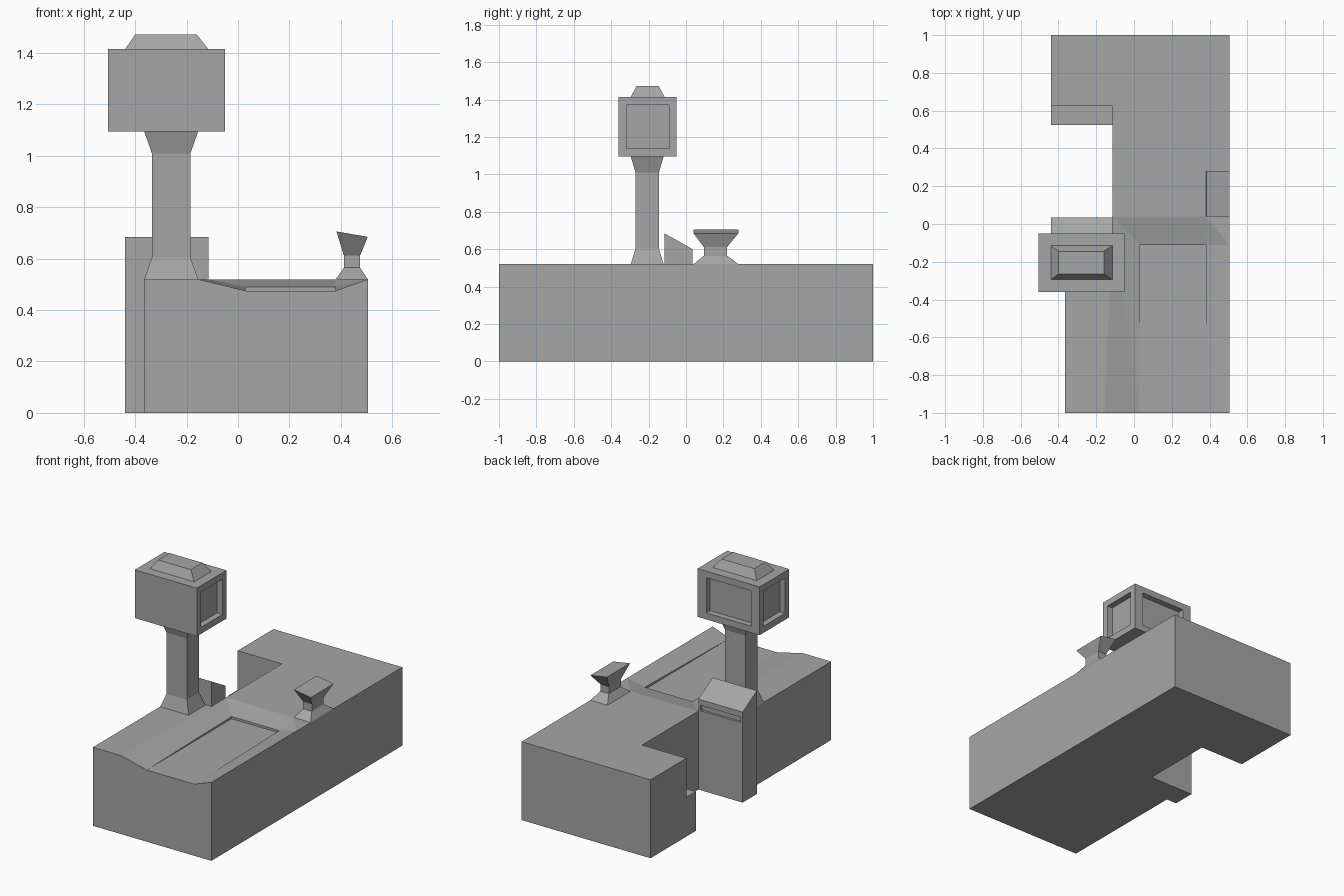
import bpy
import bmesh
from mathutils import Vector

cube = bpy.data.objects.get("Cube")
if cube:
    bpy.data.objects.remove(cube, do_unlink=True)

grey = bpy.data.materials.new("plain_grey")
grey.use_nodes = True
grey.diffuse_color = (0.38, 0.38, 0.38, 1)
grey.node_tree.nodes["Principled BSDF"].inputs["Base Color"].default_value = grey.diffuse_color


def finish(name, bm):
    bmesh.ops.recalc_face_normals(bm, faces=bm.faces[:])
    mesh = bpy.data.meshes.new(name)
    bm.to_mesh(mesh)
    bm.free()
    mesh.materials.append(grey)
    obj = bpy.data.objects.new(name, mesh)
    bpy.context.collection.objects.link(obj)
    return obj


def rect(x0, x1, y0, y1, z):
    """Corners of a horizontal rectangle, counter-clockwise."""
    return [Vector(p) for p in ((x0, y0, z), (x1, y0, z), (x1, y1, z), (x0, y1, z))]


def loft(rings):
    """Closed solid through a stack of four-cornered rings."""
    bm = bmesh.new()
    loops = [[bm.verts.new(p) for p in ring] for ring in rings]
    bm.faces.new(loops[0][::-1])
    bm.faces.new(loops[-1])
    for low, high in zip(loops, loops[1:]):
        for i in range(4):
            j = (i + 1) % 4
            bm.faces.new((low[i], low[j], high[j], high[i]))
    bm.normal_update()
    return bm


def recess(bm, direction, scale, depth, offset=(0, 0, 0)):
    """Sink a scaled panel into the face that points in a direction."""
    face = max(bm.faces, key=lambda f: f.normal.dot(Vector(direction).normalized()))
    centre = face.calc_center_median()
    corners = {v.index: v.co.copy() for v in face.verts}
    originals = list(corners.values())
    bmesh.ops.inset_individual(bm, faces=[face], thickness=0.001)
    for v in face.verts:
        corner = min(originals, key=lambda p: (p - v.co).length)
        d = corner - centre
        v.co = centre + Vector([d[k] * scale[k] for k in range(3)]) + Vector(offset)
    bm.normal_update()
    bmesh.ops.inset_individual(bm, faces=[face], thickness=0, depth=-depth)
    bm.normal_update()


# Counter body with a notch for the operator and a dipped belt area
top = 0.52
points = [
    (-0.365, -1, top), (-0.155, -1, top), (0.03, -1, 0.475), (0.38, -1, 0.475),
    (0.505, -1, top), (0.505, -0.11, top), (0.505, 1, top), (-0.44, 1, top),
    (-0.44, 0.625, top), (-0.115, 0.625, top), (-0.115, 0.04, top),
    (-0.13, -0.05, top), (-0.365, -0.05, top)]
inner = [(0.03, -0.11, 0.49), (0.38, -0.11, 0.49), (0.38, 0.04, top),
         (0.03, -0.11, 0.475), (0.38, -0.11, 0.475)]
bm = bmesh.new()
v = [bm.verts.new(p) for p in points + inner]
floor = [bm.verts.new((x, y, 0)) for x, y, z in points]
n = len(points)
for i in range(n):
    j = (i + 1) % n
    bm.faces.new((floor[i], floor[j], v[j], v[i]))
bm.faces.new(floor[::-1])
for f in ((0, 1, 10, 11, 12), (5, 6, 7, 8, 9, 10, 15),  # flat tops
          (1, 2, 10), (2, 13, 10), (10, 13, 14, 15),    # slopes around the belt
          (14, 5, 15), (3, 4, 5, 14),
          (2, 3, 17, 16), (2, 16, 13), (3, 14, 17), (16, 17, 14, 13)):  # belt
    bm.faces.new([v[i] for i in f])
finish("counter", bm)

# Low step in the notch
finish("notch_step", loft([rect(-0.44, -0.115, 0.525, 0.625, z) for z in (0, 0.26)]))

# Sign post with flared ends
flare = (-0.365, -0.155, -0.295, -0.12)
shaft = (-0.335, -0.185, -0.27, -0.145)
finish("sign_post", loft([rect(*flare, top), rect(*shaft, 0.605),
                          rect(*shaft, 1.01), rect(*flare, 1.095)]))

# Sign box with a sunken panel on each side
bm = loft([rect(-0.505, -0.05, -0.36, -0.05, z) for z in (1.095, 1.415)])
for s in (-1, 1):
    recess(bm, (0, s, 0), (0.72, 1, 0.73), 0.04)
    recess(bm, (s, 0, 0), (1, 0.73, 0.73), 0.04)
finish("sign_box", bm)
finish("sign_cap", loft([rect(-0.44, -0.115, -0.295, -0.115, 1.415),
                         rect(-0.4, -0.16, -0.265, -0.145, 1.472)]))

# Register kiosk with a sloped screen and a slot beneath it
head = rect(-0.44, -0.115, -0.115, 0.035, 0.685)
for p in head[2:]:
    p.z = 0.6
bm = loft([rect(-0.44, -0.115, -0.115, 0.035, 0), head])
recess(bm, (0, 0.085, 0.15), (0.9, 0.8, 0.8), 0.015)
recess(bm, (0, 1, 0), (0.9, 1, 0.06), 0.015, (0, 0, 0.245))
finish("register_kiosk", bm)

# Payment stand with a tilted tray
neck = (0.412, 0.475, 0.095, 0.22)
tray = rect(0.383, 0.505, 0.04, 0.28, 0.706)
for p in tray[1:3]:
    p.z = 0.685
finish("payment_stand", loft([rect(0.38, 0.505, 0.04, 0.28, top), rect(*neck, 0.565),
                              rect(*neck, 0.612), tray]))
